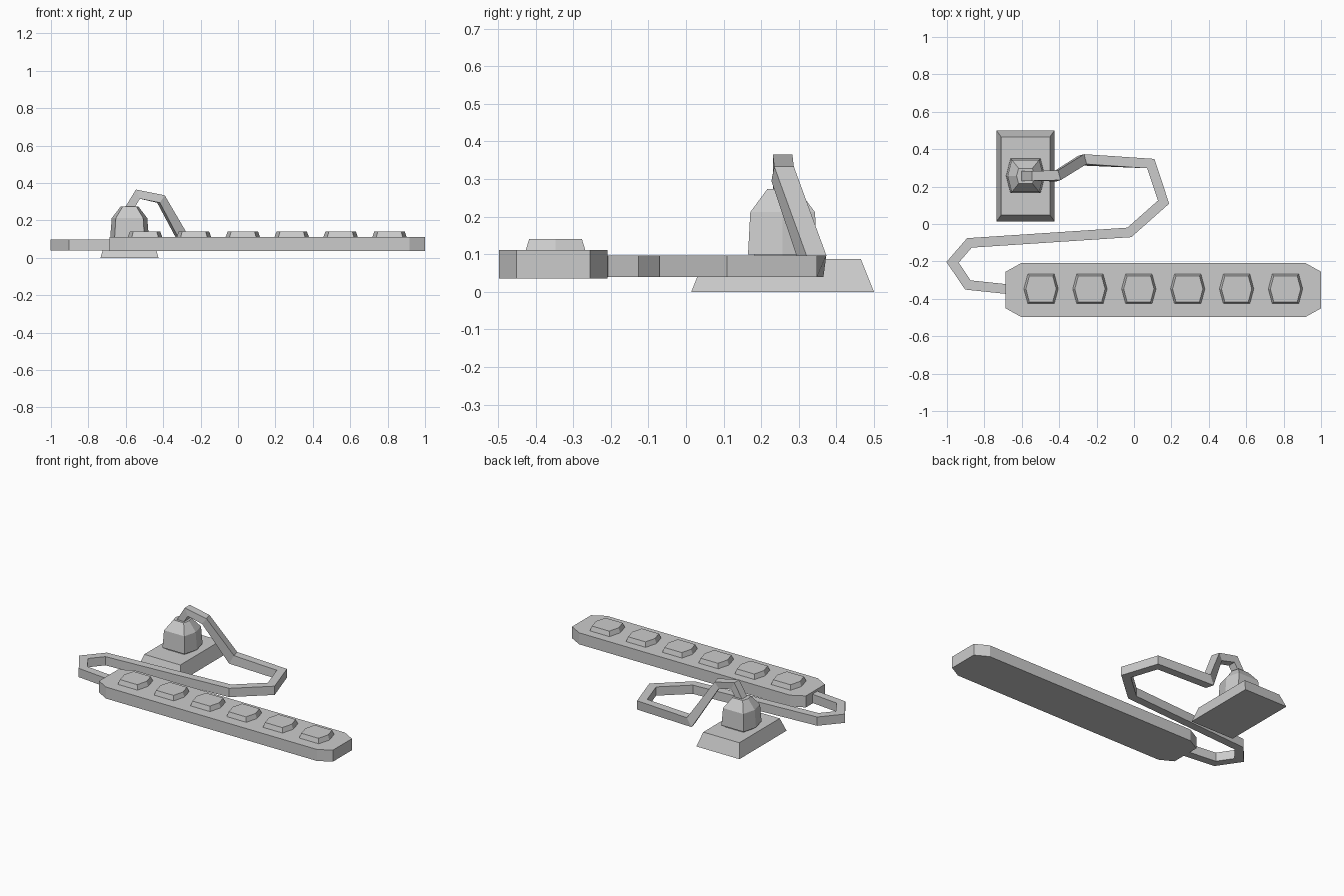
import bpy
from mathutils import Vector

if "Cube" in bpy.data.objects:
    bpy.data.objects.remove(bpy.data.objects["Cube"])


def make(name, verts, faces):
    me = bpy.data.meshes.new(name)
    me.from_pydata(verts, [], faces)
    me.update()
    ob = bpy.data.objects.new(name, me)
    bpy.context.collection.objects.link(ob)
    return ob


def skin(name, rings):
    """Join equal-sized rings into a closed solid with flat ends."""
    n = len(rings[0])
    verts = [v for r in rings for v in r]
    faces = [tuple(reversed(range(n)))]
    for k in range(len(rings) - 1):
        a, b = k * n, (k + 1) * n
        faces += [(a + i, a + (i + 1) % n, b + (i + 1) % n, b + i) for i in range(n)]
    faces.append(tuple(range(len(verts) - n, len(verts))))
    return make(name, verts, faces)


def rect(cx, cy, hx, hy, z):
    return [(cx + sx * hx, cy + sy * hy, z) for sx, sy in ((-1, -1), (1, -1), (1, 1), (-1, 1))]


def hexagon(cx, cy, hx, hy, z, flat=0.77):
    pts = ((-flat, -1), (flat, -1), (1, 0), (flat, 1), (-flat, 1), (-1, 0))
    return [(cx + px * hx, cy + py * hy, z) for px, py in pts]


def octagon(cx, cy, hx, hy, bx, by, z):
    pts = ((-hx + bx, -hy), (hx - bx, -hy), (hx, -hy + by), (hx, hy - by),
           (hx - bx, hy), (-hx + bx, hy), (-hx, hy - by), (-hx, -hy + by))
    return [(cx + x, cy + y, z) for x, y in pts]


def miter(d0, d1):
    """Mitred left normal between two 2D directions."""
    n0, n1 = Vector((-d0.y, d0.x)), Vector((-d1.y, d1.x))
    m = (n0 + n1).normalized()
    return m / m.dot(n0)


# Wall plate
skin("wall_plate", [rect(-0.58, 0.257, 0.155, 0.243, 0),
                    rect(-0.58, 0.257, 0.13, 0.208, 0.087)])

# Plug body with a small base on the plate
skin("plug_base", [hexagon(-0.58, 0.257, 0.085, 0.075, z) for z in (0.08, 0.102)])
skin("plug", [hexagon(-0.58, 0.257, hx, hy, z) for hx, hy, z in
              ((0.104, 0.092, 0.1), (0.095, 0.086, 0.212), (0.048, 0.041, 0.273))])

# Strip body and its row of sockets
skin("strip_body", [octagon(0.157, -0.353, 0.843, 0.144, 0.083, 0.046, z) for z in (0.036, 0.111)])
for i in range(6):
    cx = -0.497 + i * 0.2614
    skin(f"socket_{i + 1}", [hexagon(cx, -0.347, 0.093, 0.08, 0.108),
                             hexagon(cx, -0.347, 0.081, 0.07, 0.141)])

# Cord: mitred rectangular sweep from plug to strip (x, y, z, half height)
FLAT_Z, FLAT_H = 0.0685, 0.0285
path = [(-0.59, 0.257, 0.25, 0.022), (-0.535, 0.257, 0.34, 0.022), (-0.412, 0.257, 0.314, 0.022)]
path += [(x, y, FLAT_Z, FLAT_H) for x, y in
         ((-0.275, 0.343), (0.09, 0.323), (0.158, 0.117), (-0.025, -0.045),
          (-0.88, -0.101), (-0.97, -0.205), (-0.888, -0.326), (-0.66, -0.35))]
segs = []
for a, b in zip(path, path[1:]):
    flat = Vector((b[0] - a[0], b[1] - a[1]))
    segs.append((flat.normalized(), Vector((flat.length, b[2] - a[2])).normalized()))
rings = []
for i, (x, y, z, h) in enumerate(path):
    s0, s1 = segs[max(i - 1, 0)], segs[min(i, len(segs) - 1)]
    side = miter(s0[0], s1[0]).to_3d() * 0.026
    lean = miter(s0[1], s1[1]) * h
    fwd = (s0[0] + s1[0]).normalized()
    up = Vector((fwd.x * lean.x, fwd.y * lean.x, lean.y))
    p = Vector((x, y, z))
    rings.append([p + side * a + up * b for a, b in ((1, -1), (-1, -1), (-1, 1), (1, 1))])
cord = skin("cord", rings)

# Consistent outward normals
import bmesh
for ob in bpy.data.objects:
    bm = bmesh.new()
    bm.from_mesh(ob.data)
    bmesh.ops.recalc_face_normals(bm, faces=bm.faces)
    bm.to_mesh(ob.data)
    bm.free()
